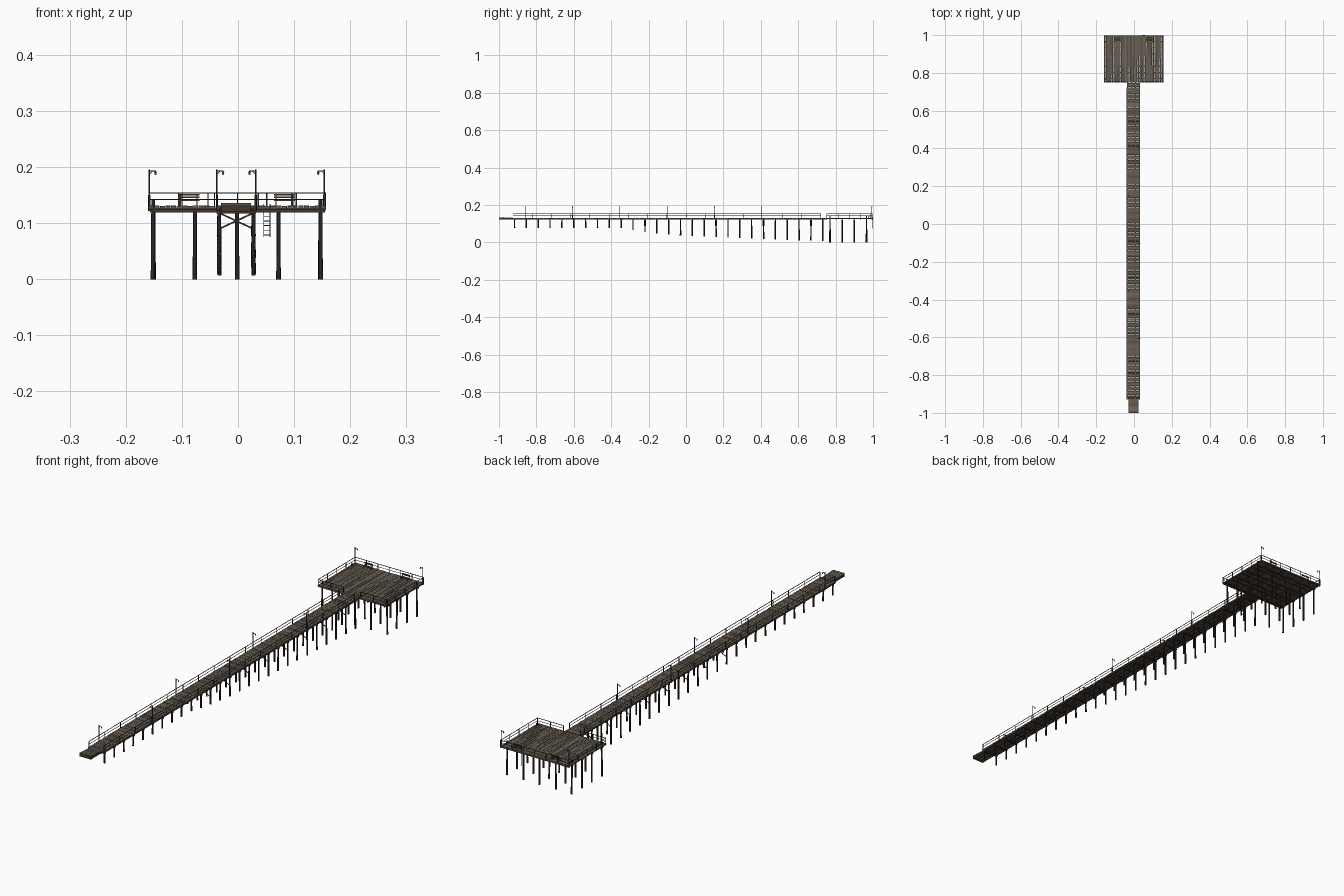
import bpy, bmesh, math, random
from mathutils import Vector, Matrix

if "Cube" in bpy.data.objects:
    bpy.data.objects.remove(bpy.data.objects["Cube"])

random.seed(4)
CX = -0.003            # walkway centre line
DECK = 0.131           # top of the planks


def mat(name, r, g, b):
    m = bpy.data.materials.new(name)
    m.diffuse_color = (r, g, b, 1)
    m.use_nodes = True
    m.node_tree.nodes["Principled BSDF"].inputs["Base Color"].default_value = m.diffuse_color
    return m


wood = mat("weathered_plank", 0.135, 0.112, 0.086)
wood_dark = mat("dark_plank", 0.105, 0.086, 0.066)
wood_light = mat("light_plank", 0.165, 0.138, 0.108)
beam = mat("beam_wood", 0.05, 0.038, 0.029)
pile = mat("tarred_pile", 0.026, 0.019, 0.016)
metal = mat("rail_metal", 0.045, 0.043, 0.04)
bench = mat("bench_wood", 0.13, 0.065, 0.03)
glass = mat("lamp_glass", 0.6, 0.5, 0.3)


class Part:
    """Collects boxes and rods in one mesh object."""
    def __init__(self, name, *mats):
        self.name, self.mats, self.bm = name, mats, bmesh.new()

    def box(self, x0, x1, y0, y1, z0, z1, mi=0, rot=None):
        c = Vector(((x0 + x1) / 2, (y0 + y1) / 2, (z0 + z1) / 2))
        m = Matrix.Translation(c) @ (rot or Matrix()) @ Matrix.Diagonal((x1 - x0, y1 - y0, z1 - z0, 1))
        for v in bmesh.ops.create_cube(self.bm, size=1, matrix=m)["verts"]:
            for f in v.link_faces:
                f.material_index = mi

    def rod(self, a, b, r, n=6, r2=None):
        a, b = Vector(a), Vector(b)
        d = b - a
        q = d.to_track_quat('Z', 'Y').to_matrix().to_4x4()
        bmesh.ops.create_cone(self.bm, cap_ends=True, segments=n, radius1=r, radius2=r if r2 is None else r2,
                              depth=d.length, matrix=Matrix.Translation((a + b) / 2) @ q)

    def bar(self, a, b, w, h):
        a, b = Vector(a), Vector(b)
        d = b - a
        q = d.to_track_quat('X', 'Z').to_matrix().to_4x4()
        bmesh.ops.create_cube(self.bm, size=1, matrix=Matrix.Translation((a + b) / 2) @ q
                              @ Matrix.Diagonal((d.length, w, h, 1)))

    def done(self, smooth=False):
        me = bpy.data.meshes.new(self.name)
        self.bm.to_mesh(me)
        self.bm.free()
        for m in self.mats:
            me.materials.append(m)
        ob = bpy.data.objects.new(self.name, me)
        bpy.context.collection.objects.link(ob)
        if smooth:
            bpy.context.view_layer.objects.active = ob
            ob.select_set(True)
            bpy.ops.object.shade_smooth_by_angle(angle=math.radians(50))
            ob.select_set(False)


def tone():
    return random.choices((0, 1, 2), (6, 3, 1))[0]


def seabed(y):
    pts = [(-2, .077), (-.35, .077), (-.25, .06), (-.1, .042), (.2, .026), (.73, .007), (2, 0)]
    for (a, za), (b, zb) in zip(pts, pts[1:]):
        if a <= y <= b:
            return za + (zb - za) * (y - a) / (b - a)


# walkway planks, laid crosswise
p = Part("walkway_planks", wood, wood_dark, wood_light)
n, y0, y1 = 140, -0.93, 0.748
pitch = (y1 - y0) / n
for i in range(n):
    y = y0 + i * pitch
    j, dz = random.uniform(-.001, .001), random.uniform(-.0005, .0003)
    gap = random.choice((.0005, .0008, .0012, .002))
    p.box(CX - .035 + j, CX + .035 + j, y, y + pitch - gap, DECK - .004 + dz, DECK + dz, tone())
p.done()

# platform planks, laid lengthwise in staggered pieces
p = Part("platform_planks", wood, wood_dark, wood_light)
n, x0, x1 = 32, -0.159, 0.157
pitch = (x1 - x0) / n
for i in range(n):
    x = x0 + i * pitch
    cuts = [.75] + [c for c in (.75 + (i % 3 + 1) * .042, .75 + (i % 3 + 1) * .042 + .1) if c < .97] + [.998]
    for a, b in zip(cuts, cuts[1:]):
        dz = random.uniform(-.0005, .0003)
        gap = random.choice((.0004, .0007, .0012, .0018))
        p.box(x, x + pitch - gap, a, b - .0007, DECK - .004 + dz, DECK + dz, tone())
p.done()

# shore ramp with slight rise
p = Part("shore_ramp", wood, wood_dark, wood_light, beam)
slope = Matrix.Rotation(-math.atan2(.004, .07), 4, 'X')
for i in range(7):
    y = -1 + i * .0105
    z = .1355 - i * .0005
    p.box(CX - .027, CX + .026, y, y + .0095, z - .003, z, tone(), slope)
for x in (-.025, -.008, .008, .024):
    p.box(CX + x - .0015, CX + x + .0015, -.995, -.925, .122, .131, 3)
p.box(CX - .027, CX + .026, -.998, -.994, .121, .1325, 3)
p.done()

# stringers and joists below the decks
p = Part("deck_beams", beam)
for x in (-.032, -.011, .011, .032):
    p.box(CX + x - .002, CX + x + .002, -.927, .75, .1215, .127)
for i in range(9):
    x = -.156 + i * .03875
    p.box(x - .002, x + .002, .752, .996, .1245, .127)
for y in (.753, .802, .8675, .9325, .995):
    p.box(-.158, .156, y - .002, y + .002, .1235, .1268)
p.done()

# walkway pile bents: two piles, cap beam, braces on every second bent
p, caps, br = Part("walkway_piles", pile), Part("pile_caps", beam), Part("cross_braces", beam)
bents = [-.917 + i * .0634 for i in range(27)]
for i, y in enumerate(bents):
    for x in (-.0305, .0305):
        j = random.uniform(-.0008, .0008)
        p.rod((CX + x + j, y + j, seabed(y)), (CX + x, y, .124), .0036, 8, .0032)
    caps.box(CX - .035, CX + .035, y - .003, y + .003, .117, .1218)
    if y > -.3 and i % 2:
        for s in (1, -1):
            br.bar((CX - s * .03, y + s * .004, .09), (CX + s * .03, y + s * .004, .118), .0015, .003)

# platform piles, the corner ones rise above the deck
for r in range(4):
    y = .77 + r * .065
    for c in range(5):
        x = -.151 + c * .0745
        corner = r in (0, 3) and c in (0, 4)
        j = random.uniform(-.001, .001)
        p.rod((x + j, y + j, 0), (x, y, .141 if corner else .123), .0038, 8, .0034)
    caps.box(-.157, .155, y - .003, y + .003, .119, .1236)
p.done(True)
caps.done()
br.done()

# railings: posts with two rails along each run
p = Part("railings", metal)


def railing(a, b, count):
    a, b = Vector(a), Vector(b)
    for i in range(count + 1):
        q = a.lerp(b, i / count)
        p.box(q.x - .0011, q.x + .0011, q.y - .0011, q.y + .0011, .124, .1535)
    for z, t in ((.142, .0013), (.1535, .0018)):
        p.bar((a.x, a.y, z), (b.x, b.y, z), t, t)


for x in (CX - .0345, CX + .0345):
    railing((x, -.925, 0), (x, .72, 0), 16)
railing((-.158, .753, 0), (-.158, .996, 0), 4)
railing((.156, .753, 0), (.156, .996, 0), 4)
railing((-.158, .996, 0), (.156, .996, 0), 6)
railing((-.158, .753, 0), (-.042, .753, 0), 2)
railing((.036, .753, 0), (.156, .753, 0), 2)
p.done()

# lamp posts, alternating along the walkway and at the far corners
p, g = Part("lamp_posts", metal), Part("lamp_bulbs", glass)
lamps = [(CX + (-.0345, .0345)[i % 2], -.86 + i * .253) for i in range(6)] + [(-.158, .994), (.154, .994)]
for x, y in lamps:
    s = 1 if x < 0 else -1
    p.rod((x, y, .122), (x, y, .15), .0021, 8)
    p.rod((x, y, .15), (x, y, .196), .0014, 8)
    p.bar((x, y, .193), (x + s * .012, y, .193), .0012, .0012)
    p.bar((x, y, .187), (x + s * .006, y, .193), .0009, .0009)
    p.rod((x + s * .011, y, .189), (x + s * .011, y, .1925), .0028, 8, .001)
    g.rod((x + s * .011, y, .1855), (x + s * .011, y, .189), .0014, 8, .0019)
p.done(True)
g.done(True)

# benches facing the far rail
p = Part("benches", bench, metal)
for cx in (-.088, .083):
    for y in (.972, .976, .980):
        p.box(cx - .019, cx + .019, y, y + .0034, .1395, .141)
    for z in (.1445, .149):
        p.box(cx - .019, cx + .019, .985, .9862, z, z + .003)
    for x in (cx - .015, cx + .015):
        p.box(x - .001, x + .001, .984, .986, DECK - .001, .152, 1)
        p.box(x - .001, x + .001, .973, .975, DECK - .001, .1395, 1)
        p.box(x - .001, x + .001, .973, .985, .1383, .1395, 1)
p.done()

# boarding ladder on the far edge
p = Part("ladder", metal)
for x in (.046, .057):
    p.rod((x, .999, .075), (x, .999, .134), .0009)
for i in range(7):
    z = .079 + i * .0083
    p.rod((.046, .999, z), (.057, .999, z), .0007)
p.done()
